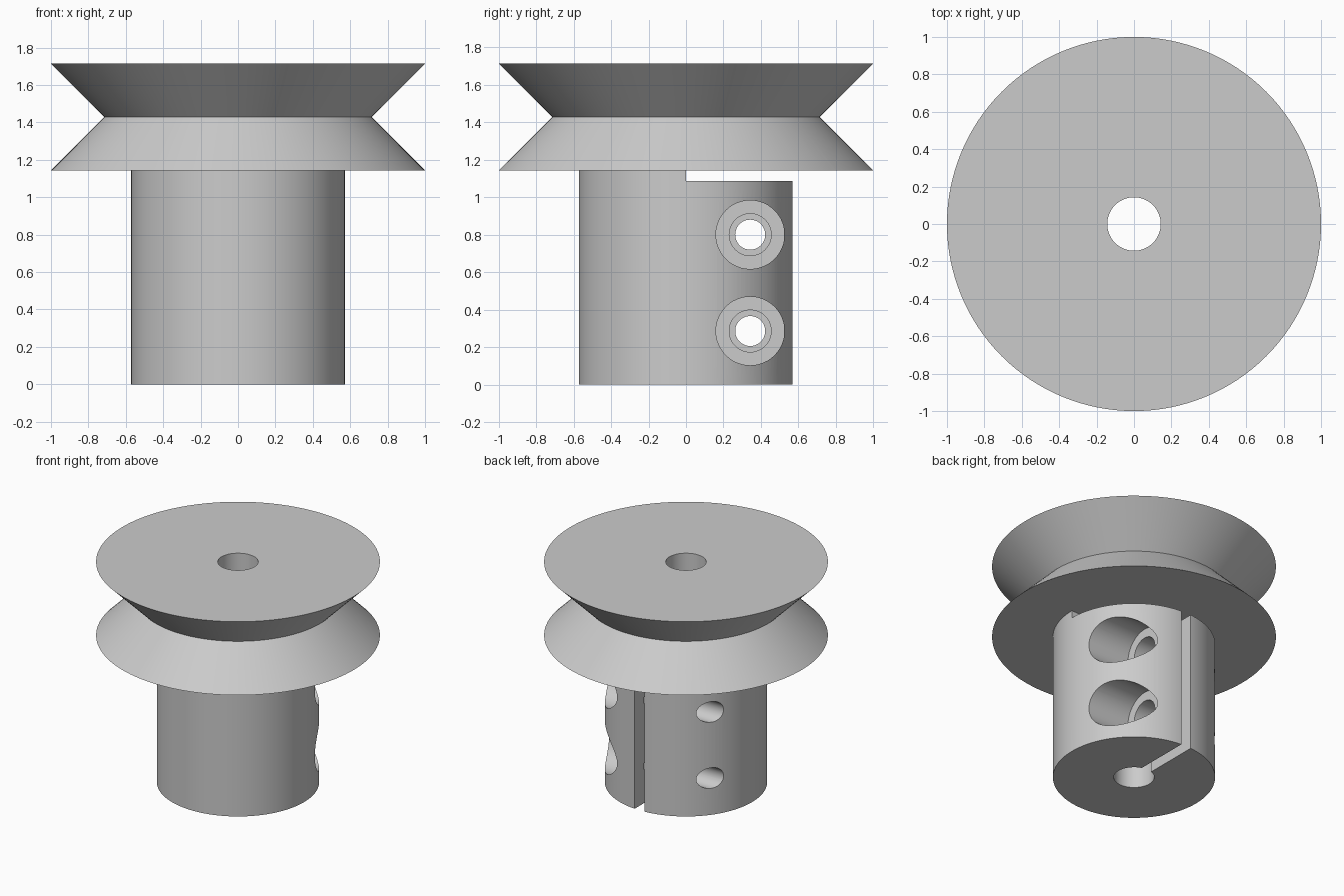
import bpy, bmesh, math
from mathutils import Matrix

if "Cube" in bpy.data.objects:
    bpy.data.objects.remove(bpy.data.objects["Cube"])

U = 1 / 17.5            # one design unit
SEG = 128
BORE, HUB, RIM, GROOVE = 2.5 * U, 10 * U, 1.0, 12.5 * U
HUB_TOP, GROOVE_Z, TOP = 20 * U, 25 * U, 30 * U


def new_object(name, bm):
    bmesh.ops.recalc_face_normals(bm, faces=bm.faces)
    mesh = bpy.data.meshes.new(name)
    bm.to_mesh(mesh)
    bm.free()
    ob = bpy.data.objects.new(name, mesh)
    bpy.context.collection.objects.link(ob)
    return ob


def revolve(name, profile):
    """Closed (radius, z) profile turned around the z axis."""
    bm = bmesh.new()
    rings = []
    for i in range(SEG):
        a = 2 * math.pi * i / SEG
        rings.append([bm.verts.new((r * math.cos(a), r * math.sin(a), z)) for r, z in profile])
    n = len(profile)
    for i in range(SEG):
        p, q = rings[i], rings[(i + 1) % SEG]
        for j in range(n):
            k = (j + 1) % n
            bm.faces.new((p[j], q[j], q[k], p[k]))
    return new_object(name, bm)


def box(name, x0, x1, y0, y1, z0, z1):
    bm = bmesh.new()
    bmesh.ops.create_cube(bm, size=1)
    for v in bm.verts:
        v.co = (x1 if v.co.x > 0 else x0, y1 if v.co.y > 0 else y0, z1 if v.co.z > 0 else z0)
    return new_object(name, bm)


def x_cylinder(name, radius, x0, x1, y, z):
    bm = bmesh.new()
    m = Matrix.Translation(((x0 + x1) / 2, y, z)) @ Matrix.Rotation(math.pi / 2, 4, 'Y')
    bmesh.ops.create_cone(bm, cap_ends=True, segments=48, radius1=radius, radius2=radius,
                          depth=x1 - x0, matrix=m)
    return new_object(name, bm)


def cut(target, cutter):
    mod = target.modifiers.new("cut", 'BOOLEAN')
    mod.operation, mod.solver, mod.object = 'DIFFERENCE', 'EXACT', cutter
    bpy.context.view_layer.objects.active = target
    bpy.ops.object.modifier_apply(modifier=mod.name)
    bpy.data.objects.remove(cutter)


# Grooved wheel and clamping hub in one turned body
pulley = revolve("pulley", [
    (BORE, 0), (HUB, 0), (HUB, HUB_TOP), (RIM, HUB_TOP),
    (GROOVE, GROOVE_Z), (RIM, TOP), (BORE, TOP)])

# Clamp slit along the back, and the slot that frees the rear half from the wheel
cut(pulley, box("slit_cutter", -0.75 * U, 0.75 * U, 0, 0.8, -0.1, HUB_TOP))
cut(pulley, box("slot_cutter", -0.8, 0.8, 0, 0.8, 19 * U, HUB_TOP))

# Two clamp screw holes: threaded hole, clearance hole, counterbore
for z in (5 * U, 14 * U):
    y = 6 * U
    cut(pulley, x_cylinder("thread_cutter", 0.08, -0.8, 0.02, y, z))
    cut(pulley, x_cylinder("clearance_cutter", 0.112, 0, 0.3, y, z))
    cut(pulley, x_cylinder("counterbore_cutter", 0.183, 0.19, 0.8, y, z))

# Grey finish and smooth turned surfaces
grey = bpy.data.materials.new("grey")
grey.diffuse_color = (0.6, 0.6, 0.6, 1)
grey.use_nodes = True
grey.node_tree.nodes["Principled BSDF"].inputs["Base Color"].default_value = grey.diffuse_color
pulley.data.materials.clear()
pulley.data.materials.append(grey)
for p in pulley.data.polygons:
    p.material_index = 0
bpy.ops.object.select_all(action='DESELECT')
pulley.select_set(True)
bpy.context.view_layer.objects.active = pulley
bpy.ops.object.shade_smooth_by_angle(angle=math.radians(30))
